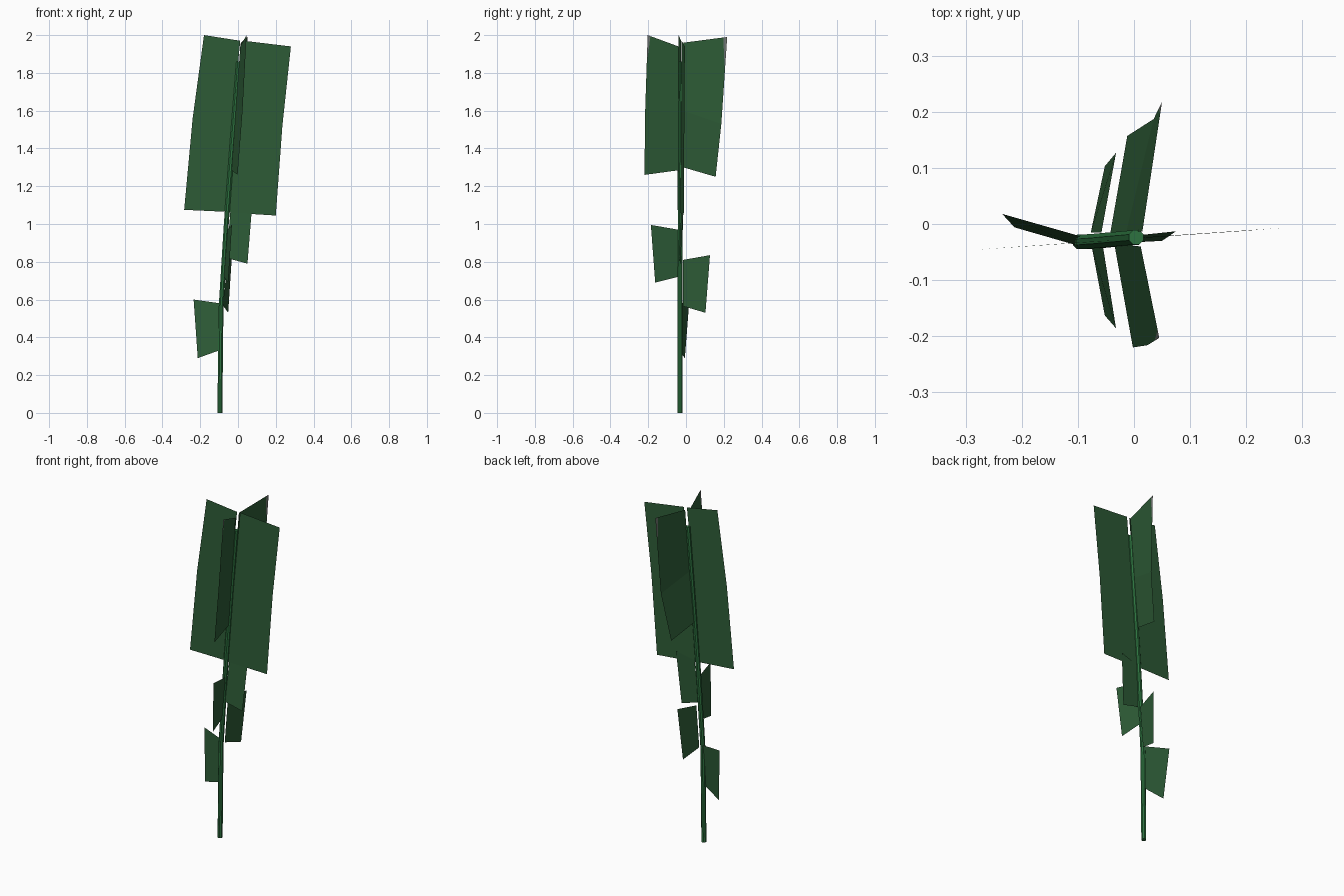
import bpy, math
from mathutils import Vector

if "Cube" in bpy.data.objects:
    bpy.data.objects.remove(bpy.data.objects["Cube"])


def material(name, rgb):
    m = bpy.data.materials.new(name)
    m.diffuse_color = (*rgb, 1)
    m.use_nodes = True
    m.node_tree.nodes["Principled BSDF"].inputs["Base Color"].default_value = m.diffuse_color
    return m


LEAF = material("leaf green", (0.027, 0.108, 0.038))
STEM = material("stem green", (0.026, 0.17, 0.05))
TIP = material("dry tip grey", (0.17, 0.19, 0.17))


def add_mesh(name, verts, faces, mats):
    me = bpy.data.meshes.new(name)
    me.from_pydata([tuple(v) for v in verts], [], faces)
    for m in mats:
        me.materials.append(m)
    ob = bpy.data.objects.new(name, me)
    bpy.context.collection.objects.link(ob)
    return ob


def stem(name, path, r, sides=8):
    # tube through the path with capped ends
    verts = []
    for p in path:
        for k in range(sides):
            a = 2 * math.pi * (k + 0.5) / sides
            verts.append((p[0] + r * math.cos(a), p[1] + r * math.sin(a), p[2]))
    n = len(path)
    faces = [(i * sides + k, i * sides + (k + 1) % sides,
              (i + 1) * sides + (k + 1) % sides, (i + 1) * sides + k)
             for i in range(n - 1) for k in range(sides)]
    faces.append(tuple(reversed(range(sides))))
    faces.append(tuple((n - 1) * sides + k for k in range(sides)))
    add_mesh(name, verts, faces, [STEM])


def leaf(name, inner, outer, dry_tip=False):
    # flat blade between an inner and an outer edge, listed from bottom to top
    n = len(inner)
    verts = [Vector(p) for p in inner + outer]
    faces = [(i, n + i, n + i + 1, i + 1) for i in range(n - 1)]
    if dry_tip:
        # cut a narrow grey sliver from the outer top corner
        top, below, ins = verts[2 * n - 1], verts[2 * n - 2], verts[n - 1]
        verts += [top.lerp(ins, 0.09), top.lerp(below, 0.4)]
        a, b = 2 * n, 2 * n + 1
        faces[-1] = (n - 2, 2 * n - 2, b, a, n - 1)
        faces.append((b, 2 * n - 1, a))
    ob = add_mesh(name, verts, faces, [LEAF, TIP])
    if dry_tip:
        ob.data.polygons[-1].material_index = 1


# leaning stem
stem("stem", [(-0.096, -0.032, 0), (-0.09, -0.032, 0.55), (-0.062, -0.03, 1.0),
              (-0.03, -0.027, 1.43), (0.004, -0.024, 1.86)], 0.014)

# tall upper leaves
leaf("upper_leaf_left",
     [(-0.07, -0.031, 1.065), (-0.033, -0.029, 1.52), (0.012, -0.026, 1.97)],
     [(-0.285, -0.046, 1.075), (-0.24, -0.043, 1.56), (-0.18, -0.039, 2.0)])
leaf("upper_leaf_right",
     [(-0.045, -0.029, 1.06), (-0.01, -0.026, 1.52), (0.03, -0.023, 1.97)],
     [(0.2, -0.012, 1.045), (0.235, -0.009, 1.52), (0.28, -0.006, 1.94)])
leaf("upper_leaf_front",
     [(-0.035, -0.036, 1.285), (-0.012, -0.038, 1.6), (0.012, -0.04, 1.94)],
     [(-0.002, -0.22, 1.26), (0.024, -0.216, 1.6), (0.045, -0.203, 2.0)], True)
leaf("upper_leaf_back",
     [(-0.042, -0.015, 1.3), (-0.014, -0.015, 1.6), (0.015, -0.013, 1.96)],
     [(-0.012, 0.157, 1.25), (0.035, 0.187, 1.53), (0.05, 0.218, 1.99)], True)

# short lower leaves
leaf("lower_leaf_left", [(-0.102, -0.038, 0.33), (-0.095, -0.022, 0.58)],
     [(-0.213, -0.006, 0.29), (-0.235, 0.018, 0.6)])
leaf("lower_leaf_front", [(-0.075, -0.042, 0.72), (-0.055, -0.042, 0.97)],
     [(-0.052, -0.163, 0.69), (-0.032, -0.186, 0.995)])
leaf("lower_leaf_back", [(-0.077, -0.015, 0.565), (-0.058, -0.015, 0.81)],
     [(-0.052, 0.103, 0.53), (-0.032, 0.127, 0.835)])
leaf("lower_leaf_right", [(-0.06, -0.036, 0.82), (-0.04, -0.025, 1.07)],
     [(0.05, -0.03, 0.79), (0.075, -0.013, 1.1)])
